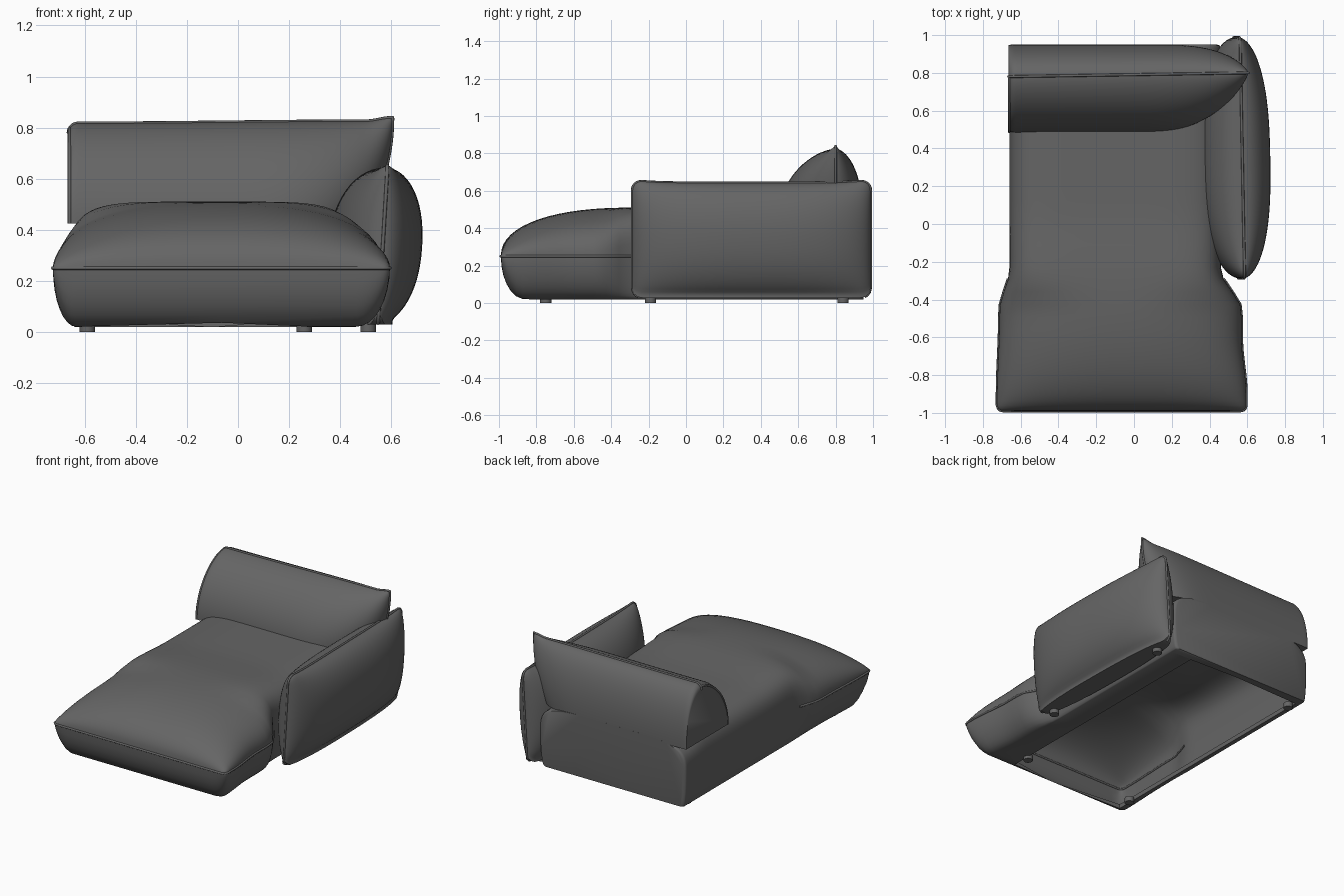
import bpy, bmesh
from math import pi, cos, sin, sqrt

if "Cube" in bpy.data.objects:
    bpy.data.objects.remove(bpy.data.objects["Cube"], do_unlink=True)

fabric = bpy.data.materials.new("charcoal_fabric")
fabric.use_nodes = True
fabric.diffuse_color = (0.13, 0.13, 0.13, 1)
fabric.node_tree.nodes["Principled BSDF"].inputs["Base Color"].default_value = (0.13, 0.13, 0.13, 1)


def lerp(a, b, t):
    return a + (b - a) * t


def smooth(a, b, v):
    t = min(1, max(0, (v - a) / (b - a)))
    return t * t * (3 - 2 * t)


def dome(v, p, e):
    """1 in the middle, falling to 0 at v = -1 and 1."""
    return max(0, 1 - abs(v) ** p) ** e


def corner(d, r):
    """Drop of a rounded corner at distance d from the end."""
    return r - sqrt(r * r - (r - d) ** 2) if d < r else 0


def spread(n):
    """Values from -1 to 1, denser at both ends."""
    return [-cos(pi * i / n) for i in range(n + 1)]


def loft(name, rows, closed, caps=()):
    bm = bmesh.new()
    vs = [[bm.verts.new(p) for p in row] for row in rows]
    n = len(rows[0])
    for a, b in zip(vs, vs[1:]):
        for i in range(n if closed else n - 1):
            j = (i + 1) % n
            bm.faces.new((a[i], a[j], b[j], b[i]))
    for c in caps:
        bm.faces.new(vs[c])
    bmesh.ops.remove_doubles(bm, verts=bm.verts, dist=0.0003)
    bmesh.ops.recalc_face_normals(bm, faces=bm.faces)
    mesh = bpy.data.meshes.new(name)
    bm.to_mesh(mesh)
    bm.free()
    mesh.materials.append(fabric)
    ob = bpy.data.objects.new(name, mesh)
    bpy.context.collection.objects.link(ob)
    bpy.ops.object.select_all(action='DESELECT')
    ob.select_set(True)
    bpy.context.view_layer.objects.active = ob
    bpy.ops.object.shade_smooth_by_angle(angle=0.8)
    return ob


def piping(name, points, cyclic=False):
    cu = bpy.data.curves.new(name, 'CURVE')
    cu.dimensions = '3D'
    cu.bevel_depth = 0.007
    cu.bevel_resolution = 2
    cu.use_fill_caps = True
    sp = cu.splines.new('POLY')
    sp.points.add(len(points) - 1)
    for q, p in zip(sp.points, points):
        q.co = (*p, 1)
    sp.use_cyclic_u = cyclic
    cu.materials.append(fabric)
    bpy.context.collection.objects.link(bpy.data.objects.new(name, cu))


# Chaise seat: puffed front bolster blending into a boxy rear, open underneath
FRONT, REAR, SEAM, FLOOR = -0.99, 0.95, 0.25, 0.02


def seat_sides(y):
    s = smooth(-0.46, -0.24, y)
    inset = corner(y - FRONT, 0.03) + corner(REAR - y, 0.02)
    left = lerp(-0.725 + 0.012 * smooth(-0.9, -0.5, y), -0.66, s) + inset
    right = lerp(0.595 - 0.025 * smooth(-0.9, -0.6, y), 0.46, s) - inset
    return left, right, s


def seat_row(y):
    xl, xr, s = seat_sides(y)
    mid, half = (xl + xr) / 2, (xr - xl) / 2
    t = min(1, (y - FRONT) / 0.7)
    rise = (0.26 - 0.02 * smooth(-0.3, 0.1, y) - 0.045 * smooth(0.7, 0.93, y)) * dome(1 - t, 2.3, 0.45)
    drop = (SEAM - FLOOR) * dome(1 - min(1, (y - FRONT) / 0.13), 2, 0.5)
    top = [(mid + half * u, y, SEAM + rise * dome(u, lerp(2.5, 6, s), lerp(0.43, 0.3, s)))
           for u in spread(40)]

    def lower(x, side, inset):
        return [(x + side * inset * (1 - cos(a)), y, SEAM - drop * sin(a))
                for a in [pi / 2 * k / 8 for k in range(1, 9)]]
    low_l = lower(xl, 1, lerp(0.09, 0.02, s))
    low_r = lower(xr, -1, lerp(0.13, 0.03, s))
    is_open = -0.88 < y < 0.9
    lip_l, lip_r = (-0.61, 0.27) if is_open else (mid, mid)
    z = SEAM - drop
    lift = 0.03 if is_open else 0
    return ([(lip_l, y, z + lift), (lip_l, y, z)] + low_l[::-1] + top
            + low_r + [(lip_r, y, z), (lip_r, y, z + lift)])


seat_ys = [FRONT + 0.7 * (1 - cos(pi / 2 * i / 16)) for i in range(16)]
seat_ys += [lerp(-0.29, 0.89, i / 20) for i in range(21)] + [0.905, 0.93, 0.937, 0.944, REAR]
loft("chaise_seat", [seat_row(y) for y in sorted(seat_ys)], False, (-1,))

edge_ys = [y for y in seat_ys if y < -0.27]
piping("seat_piping", [(seat_sides(y)[0], y, SEAM) for y in edge_ys[::-1]]
       + [(seat_sides(y)[1], y, SEAM) for y in edge_ys])

# Armrest: upright pillow with a seam ring and flat underside
ARM_MID, ARM_HALF = 0.35, 0.638


def arm_edge(v):
    c = corner((1 - abs(v)) * ARM_HALF, 0.055)
    return FLOOR + 0.008 + c, 0.643 + 0.014 * abs(v) ** 6 - c


def arm_seam_x(z, v):
    return 0.535 + 0.06 * z - 0.012 * v


def arm_row(v):
    lo, hi = arm_edge(v)
    y, w = ARM_MID + ARM_HALF * v, dome(v, 2.6, 0.5)

    def side(thick):
        pts = []
        for s in spread(28):
            z = lerp(lo, hi, (s + 1) / 2)
            t = dome(s, 2.2, 0.5)
            if s < 0:
                t = max(t, 0.4)
            pts.append((arm_seam_x(z, v) + thick * w * t, y, z))
        return pts
    return side(0.165) + side(-0.2)[::-1]


arm_vs = spread(44)
loft("armrest", [arm_row(v) for v in arm_vs], True)


def arm_path(k, vs):
    out = []
    for v in vs:
        z = arm_edge(v)[k]
        out.append((arm_seam_x(z, v), ARM_MID + ARM_HALF * v, z))
    return out


piping("armrest_piping", arm_path(0, [-0.95, -0.97, -0.99, -1]) + arm_path(1, arm_vs)
       + arm_path(0, [1, 0.99, 0.97, 0.95]))

# Back cushion: domed bolster, cut square at one end and pinched at the other
BASE, END, TIP = 0.425, -0.665, 0.605


def back_point(x, h, side):
    v = max(0, (x - 0.05) / (TIP - 0.05))
    c = corner(x - END, 0.04)
    high = 0.817 + 0.008 * smooth(-0.6, 0.5, x) + 0.014 * smooth(0.5, TIP, x) - c
    seam_y = lerp(0.78, 0.80, (x - END) / (TIP - END))
    trim = 1 - 0.8 * corner(x - END, 0.03)
    if side < 0:
        y = seam_y - (seam_y - 0.485) * dome(v, 2.5, 0.5) * dome(h, 2, 0.6) * trim
    else:
        y = seam_y + (0.95 - seam_y) * dome(v, 4, 0.5) * dome(h, 2.2, 0.5) * trim
    return (x - 0.11 * (1 - h) ** 2 * v, y, lerp(BASE, high, h))


hs = [sin(pi / 2 * i / 20) for i in range(21)]
back_xs = [END + d for d in (0, 0.004, 0.01, 0.02, 0.03, 0.04)]
back_xs += [lerp(-0.6, 0.05, i / 10) for i in range(10)]
back_xs += [lerp(0.05, TIP, sin(pi / 2 * i / 24)) for i in range(25)]
loft("back_cushion", [[back_point(x, h, -1) for h in hs] + [back_point(x, h, 1) for h in hs[::-1]]
                      for x in back_xs], True, (0,))
piping("back_top_piping", [back_point(x, 1, -1) for x in back_xs]
       + [back_point(TIP, h, -1) for h in hs[::-1]])
piping("back_end_piping", [back_point(END + 0.005, h, -1) for h in hs])

# Small round feet
for i, (x, y) in enumerate([(-0.59, -0.75), (0.26, -0.75), (-0.59, 0.84), (0.51, -0.19), (0.51, 0.84)]):
    bpy.ops.mesh.primitive_cylinder_add(vertices=24, radius=0.03, depth=0.035, location=(x, y, 0.0175))
    foot = bpy.context.object
    foot.name = f"foot_{i + 1}"
    foot.data.materials.append(fabric)
    bpy.ops.object.shade_smooth_by_angle(angle=0.8)
